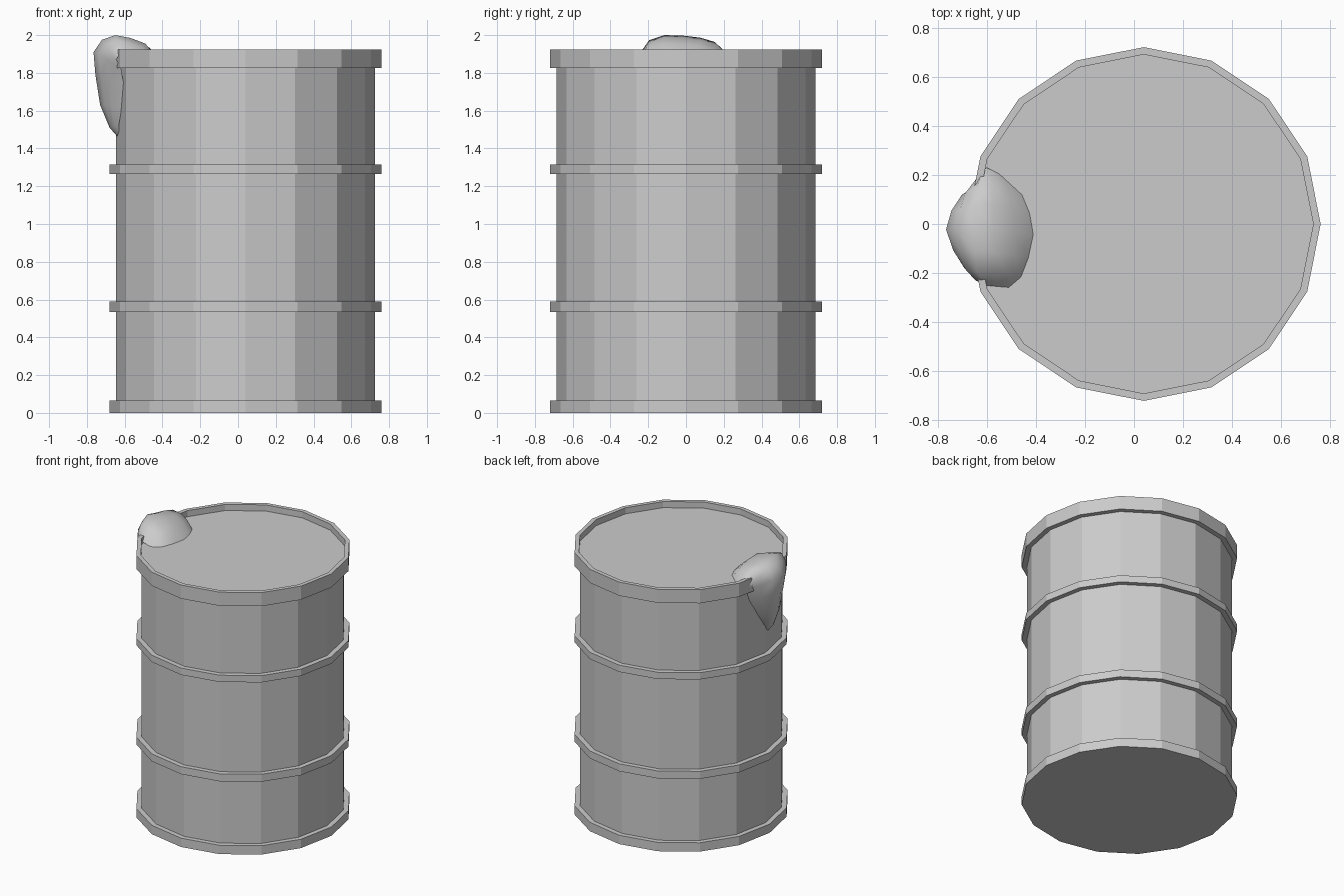
import bpy, bmesh, math

if "Cube" in bpy.data.objects:
    bpy.data.objects.remove(bpy.data.objects["Cube"])

SIDES = 16
CX = 0.04          # drum axis
R_BODY, R_HOOP, R_LIP = 0.685, 0.72, 0.69


def finish(name, bm, smooth=False):
    mesh = bpy.data.meshes.new(name)
    bm.to_mesh(mesh)
    bm.free()
    for p in mesh.polygons:
        p.use_smooth = smooth
    obj = bpy.data.objects.new(name, mesh)
    bpy.context.collection.objects.link(obj)
    return obj


def lathe(name, profile):
    """Revolve an (r, z) profile and cap both ends."""
    bm = bmesh.new()
    rings = []
    for r, z in profile:
        rings.append([bm.verts.new((CX + r * math.cos(2 * math.pi * i / SIDES),
                                    r * math.sin(2 * math.pi * i / SIDES), z))
                      for i in range(SIDES)])
    for a, b in zip(rings, rings[1:]):
        for i in range(SIDES):
            j = (i + 1) % SIDES
            bm.faces.new((a[i], a[j], b[j], b[i]))
    bm.faces.new(rings[0][::-1])
    bm.faces.new(rings[-1])
    bmesh.ops.recalc_face_normals(bm, faces=bm.faces)
    return finish(name, bm)


# Drum: base hoop, two middle hoops, top rim and recessed lid
profile = [(R_HOOP, 0.0), (R_HOOP, 0.065), (R_BODY, 0.065)]
for lo, hi in ((0.535, 0.59), (1.265, 1.315)):
    profile += [(R_BODY, lo), (R_HOOP, lo), (R_HOOP, hi), (R_BODY, hi)]
profile += [(R_BODY, 1.825), (R_HOOP, 1.825), (R_HOOP, 1.925),
            (R_LIP, 1.925), (R_LIP, 1.88)]
lathe("drum", profile)

# Spill: rows run from the lid, over the rim and down the side
# (crest x, crest z, edge x, edge z, y min, y max)
rows = [
    (-0.41, 1.88, -0.51, 1.878, -0.26, 0.175),
    (-0.49, 1.955, -0.55, 1.88, -0.255, 0.205),
    (-0.57, 1.985, -0.60, 1.89, -0.25, 0.23),
    (-0.65, 2.00, -0.62, 1.91, -0.24, 0.21),
    (-0.72, 1.975, -0.645, 1.87, -0.23, 0.18),
    (-0.765, 1.91, -0.62, 1.83, -0.215, 0.17),
    (-0.755, 1.79, -0.605, 1.74, -0.19, 0.15),
    (-0.73, 1.63, -0.615, 1.62, -0.14, 0.08),
    (-0.68, 1.51, -0.63, 1.53, -0.10, 0.02),
    (-0.64, 1.465, -0.63, 1.49, -0.07, -0.01),
]
across = [0, 0.1, 0.28, 0.5, 0.7, 0.87, 1]
lift_top = [0, 0.7, 1, 0.97, 0.85, 0.6, 0]
lift_side = [0, 0.5, 0.8, 1, 0.85, 0.55, 0]

bm = bmesh.new()
grid = []
for i, (cx, cz, ex, ez, y0, y1) in enumerate(rows):
    lift = lift_top if 0 < i < 4 else lift_side
    grid.append([bm.verts.new((ex + (cx - ex) * h, y0 + (y1 - y0) * t, ez + (cz - ez) * h))
                 for t, h in zip(across, lift)])
for a, b in zip(grid, grid[1:]):
    for j in range(len(across) - 1):
        bm.faces.new((a[j], a[j + 1], b[j + 1], b[j]))
finish("spill_drip", bm, smooth=True)
